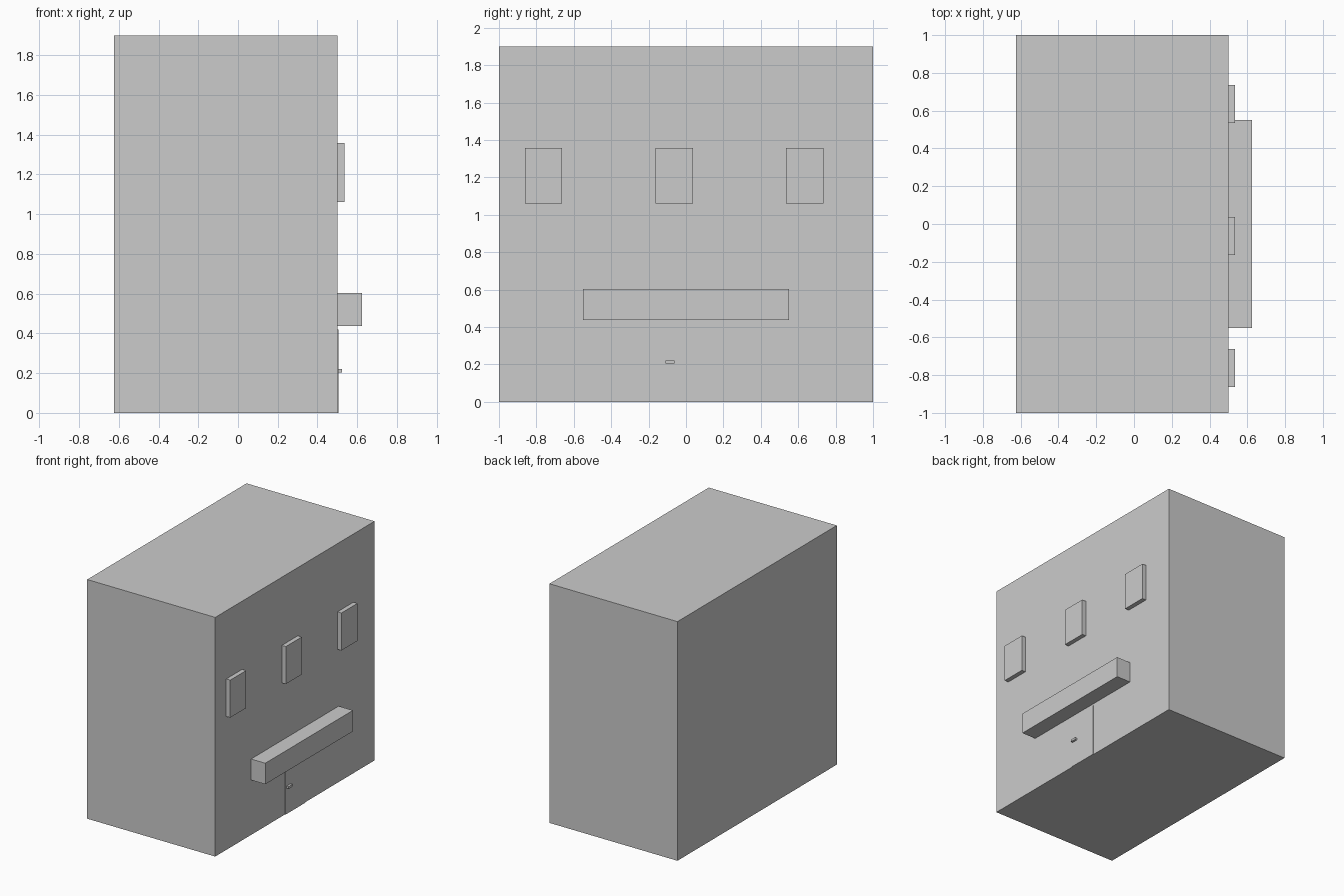
import bpy

if "Cube" in bpy.data.objects:
    bpy.data.objects.remove(bpy.data.objects["Cube"])


def box(name, x, y, z):
    """Axis-aligned box from (min, max) ranges."""
    bpy.ops.mesh.primitive_cube_add(size=1)
    ob = bpy.context.object
    ob.name = name
    ob.location = [(a + b) / 2 for a, b in (x, y, z)]
    ob.scale = [b - a for a, b in (x, y, z)]
    bpy.ops.object.transform_apply(location=True, rotation=False, scale=True)
    return ob


WALL = 0.5  # x of the facade

# Building block
box("building", (-0.625, WALL), (-1, 1), (0, 1.9))

# Three upper windows
for i, y in enumerate((-0.762, -0.063, 0.635)):
    box(f"window_{i + 1}", (WALL, 0.535), (y - 0.1, y + 0.1), (1.06, 1.358))

# Awning over the entrance
box("awning", (WALL, 0.625), (-0.55, 0.55), (0.436, 0.603))

# Thin door panel and its handle
box("door", (WALL, 0.505), (-0.125, 0.125), (0, 0.42))
box("door_handle", (0.505, 0.523), (-0.11, -0.062), (0.204, 0.222))
